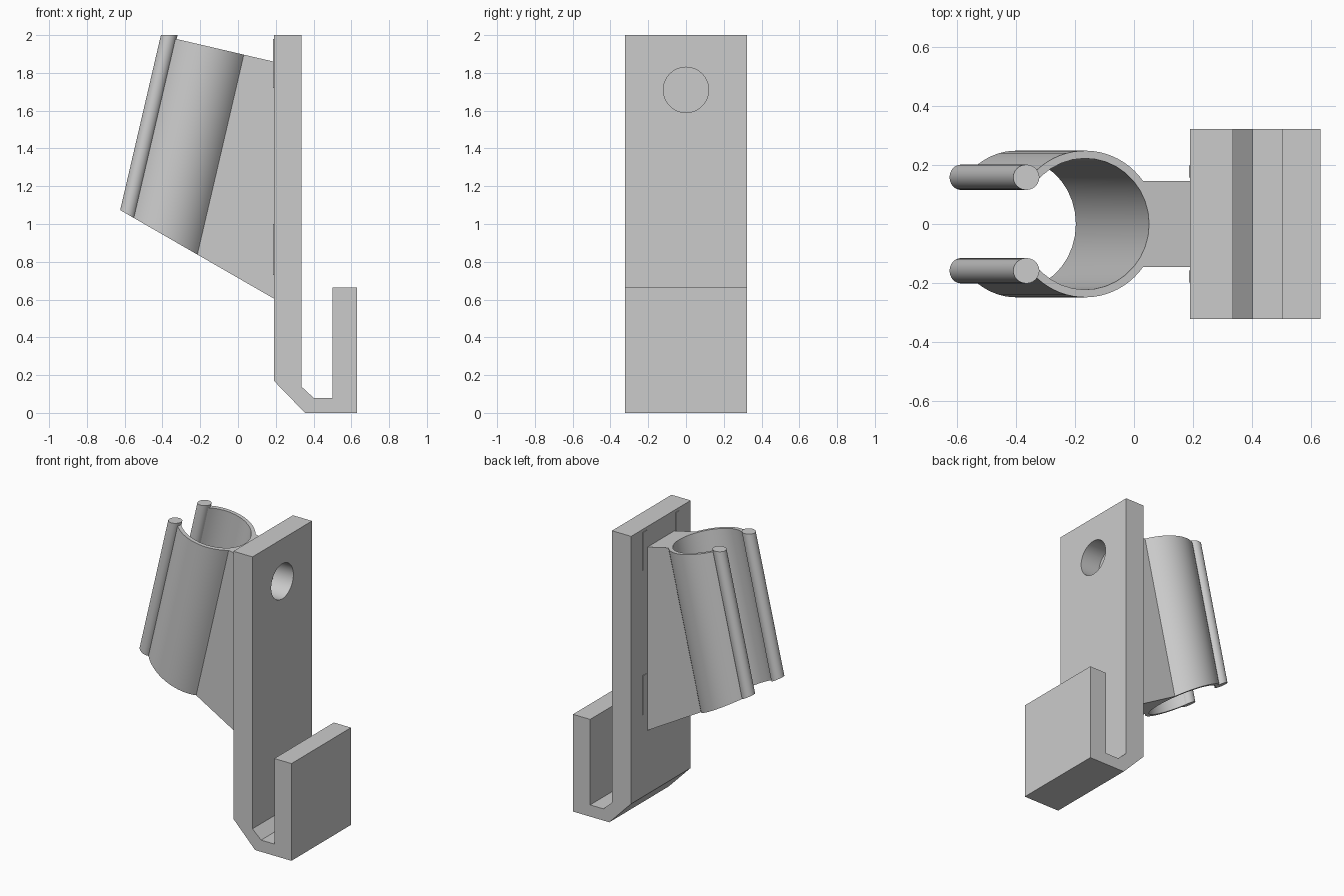
import bpy, bmesh
from math import sin, cos, pi, atan2, asin, radians
from mathutils import Vector

if "Cube" in bpy.data.objects:
    bpy.data.objects.remove(bpy.data.objects["Cube"])

grey = bpy.data.materials.new("plain grey")
grey.use_nodes = True
grey.diffuse_color = (0.6, 0.6, 0.6, 1)
grey.node_tree.nodes["Principled BSDF"].inputs["Base Color"].default_value = (0.6, 0.6, 0.6, 1)


def prism(name, points, sweep, cuts=(), smooth=False):
    """Extrude a flat outline along sweep, then trim it with (point, outward normal) planes."""
    bm = bmesh.new()
    face = bm.faces.new([bm.verts.new(p) for p in points])
    new = bmesh.ops.extrude_face_region(bm, geom=[face], use_keep_orig=True)["geom"]
    bmesh.ops.translate(bm, vec=sweep, verts=[v for v in new if isinstance(v, bmesh.types.BMVert)])
    for point, normal in cuts:
        cut = bmesh.ops.bisect_plane(bm, geom=bm.verts[:] + bm.edges[:] + bm.faces[:],
                                     plane_co=point, plane_no=normal, clear_outer=True)
        edges = [e for e in cut["geom_cut"] if isinstance(e, bmesh.types.BMEdge)]
        bmesh.ops.edgeloop_fill(bm, edges=edges)
    bmesh.ops.recalc_face_normals(bm, faces=bm.faces[:])
    mesh = bpy.data.meshes.new(name)
    bm.to_mesh(mesh)
    bm.free()
    mesh.materials.append(grey)
    obj = bpy.data.objects.new(name, mesh)
    bpy.context.collection.objects.link(obj)
    if smooth:
        bpy.ops.object.select_all(action='DESELECT')
        obj.select_set(True)
        bpy.context.view_layer.objects.active = obj
        bpy.ops.object.shade_smooth_by_angle(angle=radians(30))
    return obj


def arc(r, start, end, n, cx=0, cy=0):
    steps = [start + (end - start) * i / n for i in range(n + 1)]
    return [(cx + r * cos(a), cy + r * sin(a)) for a in steps]


# Hook plate: back plate, chamfered bend and front lip
HALF = 0.322
profile = [(0.19, 2), (0.335, 2), (0.335, 0.14), (0.4, 0.08), (0.5, 0.08),
           (0.5, 0.665), (0.63, 0.665), (0.63, 0), (0.355, 0), (0.19, 0.17)]
plate = prism("hook_plate", [(x, -HALF, z) for x, z in profile], (0, 2 * HALF, 0))

# Screw hole through the plate
ring = arc(0.12, 0, 2 * pi, 48, 0, 1.71)[:-1]
cutter = prism("hole_cutter", [(0.1, y, z) for y, z in ring], (0.4, 0, 0), smooth=True)
cutter.hide_render = True
cutter.hide_viewport = True
hole = plate.modifiers.new("screw_hole", 'BOOLEAN')
hole.operation = 'DIFFERENCE'
hole.solver = 'EXACT'
hole.object = cutter

# Tilted frame of the clamp: across and along its axis
TILT = radians(13.1)
across = Vector((cos(TILT), 0, -sin(TILT)))
axis = Vector((sin(TILT), 0, cos(TILT)))
top = Vector((-0.165, 0, 1.942))


def tilted(points, rise=0):
    return [top + across * u + Vector((0, v, 0)) + axis * rise for u, v in points]


bottom_cut = ((0.19, 0, 0.605), (-0.475, 0, -0.825))
wall_cut = ((0.19, 0, 1), (1, 0, 0))
top_cut = ((0, 0, 2), (0, 0, 1))

# Open clamp tube with its wedge-shaped bracket, as one outline
OUTER, INNER, ARM = 0.248, 0.222, 0.145
rod_u, rod_v = -0.207, 0.158
join = asin(ARM / OUTER)
tip = atan2(rod_v, rod_u)
outline = [(0.9, ARM)] + arc(OUTER, join, tip, 20)
outline += arc(INNER, tip, -tip, 28)
outline += arc(OUTER, -tip, -join, 20) + [(0.9, -ARM)]
prism("clamp_and_bracket", tilted(outline), axis * -1.8, [wall_cut, bottom_cut], smooth=True)

# Round rods along the two lips of the clamp
for side, name in ((1, "back"), (-1, "front")):
    circle = arc(0.043, 0, 2 * pi, 24, rod_u, side * rod_v)[:-1]
    prism(name + "_lip_rod", tilted(circle, 0.2), axis * -1.8, [top_cut, bottom_cut], smooth=True)

# Thin raised strips beside the bracket
for side, name in ((1, "back"), (-1, "front")):
    for z0, z1, level in ((1.72, 1.98, "upper"), (0.73, 1.0, "lower")):
        y0, y1 = side * 0.157, side * 0.197
        prism(f"{name}_{level}_strip", [(0.186, y0, z0), (0.186, y1, z0), (0.186, y1, z1), (0.186, y0, z1)],
              (0.006, 0, 0))
